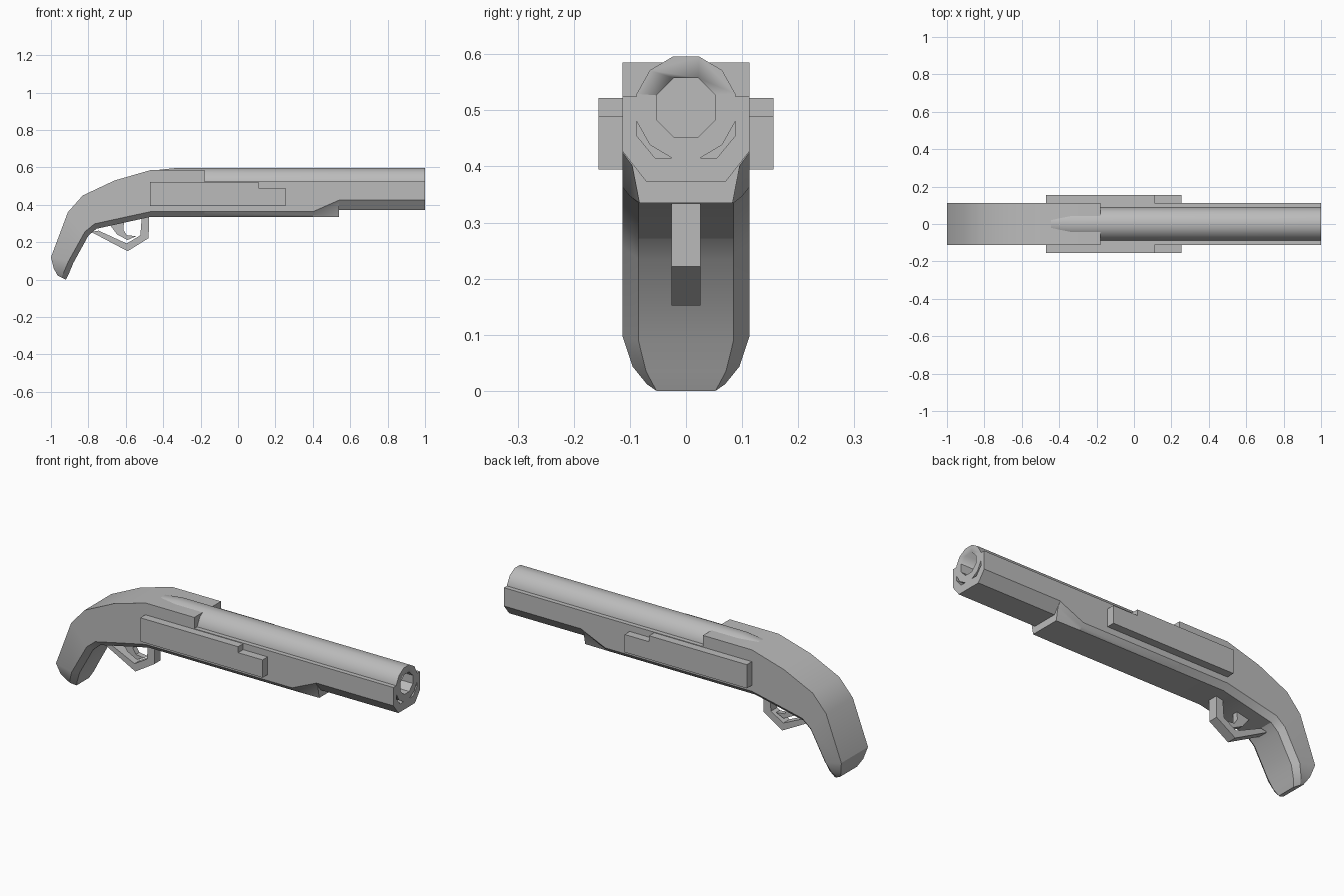
import bpy, bmesh
from math import sin, cos, pi, radians
from mathutils import Vector

cube = bpy.data.objects.get("Cube")
if cube:
    bpy.data.objects.remove(cube, do_unlink=True)

grey = bpy.data.materials.new("plain grey")
grey.use_nodes = True
colour = (0.5, 0.5, 0.5, 1)
grey.diffuse_color = colour
grey.node_tree.nodes["Principled BSDF"].inputs["Base Color"].default_value = colour

W = 0.113  # half width of the stock


def loft(name, rings, smooth=25):
    """Skin a list of equal-length point rings and cap both ends."""
    bm = bmesh.new()
    loops = [[bm.verts.new(p) for p in ring] for ring in rings]
    n = len(loops[0])
    for a, b in zip(loops, loops[1:]):
        for i in range(n):
            j = (i + 1) % n
            bm.faces.new((a[i], a[j], b[j], b[i]))
    bm.faces.new(loops[0])
    bm.faces.new(loops[-1])
    bmesh.ops.recalc_face_normals(bm, faces=bm.faces)
    mesh = bpy.data.meshes.new(name)
    bm.to_mesh(mesh)
    bm.free()
    mesh.materials.append(grey)
    obj = bpy.data.objects.new(name, mesh)
    bpy.context.collection.objects.link(obj)
    bpy.ops.object.select_all(action='DESELECT')
    obj.select_set(True)
    bpy.context.view_layer.objects.active = obj
    bpy.ops.object.shade_smooth_by_angle(angle=radians(smooth))
    return obj


def plate(name, outline, y0, y1):
    """Extrude an (x, z) outline sideways."""
    return loft(name, [[(x, y, z) for x, z in outline] for y in (y0, y1)], 5)


def mirrored(x, half):
    """Close a half cross-section of (y, z) points across the middle."""
    return [(x, y, z) for y, z in half] + [(x, -y, z) for y, z in reversed(half)]


def circle(x, radius, sides, squash=1):
    return [(x, squash * radius * sin((i + 0.5) * 2 * pi / sides),
             0.505 + radius * cos((i + 0.5) * 2 * pi / sides)) for i in range(sides)]


# Pistol grip and receiver: back point, inner point, half width of each section
sections = [
    ((-0.965, 0.022), (-0.92, 0), 0.07),
    ((-0.985, 0.06), (-0.903, 0.035), 0.095),
    ((-1, 0.12), (-0.88, 0.09), W),
    ((-0.91, 0.36), (-0.80, 0.235), W),
    ((-0.83, 0.45), (-0.757, 0.272), W),
    ((-0.66, 0.53), (-0.62, 0.302), W),
    ((-0.47, 0.585), (-0.47, 0.335), W),
    ((-0.18, 0.585), (-0.18, 0.335), W),
]
rings = []
for back, inner, w in sections:
    b, i = Vector((back[0], 0, back[1])), Vector((inner[0], 0, inner[1]))
    edge = i + (b - i).normalized() * 0.028
    rings.append([p + Vector((0, y, 0)) for p, y in
                  ((b, -w), (b, w), (edge, w), (i, w * 0.75), (i, -w * 0.75), (edge, -w))])
loft("grip_and_receiver", rings)

# Forestock: channelled section whose lower corners are cut away at the front
channel = [(W, 0.525), (0.088, 0.525), (0.088, 0.455), (0.055, 0.415)]
plain = [(0.085, 0.335), (0.1, 0.347), (W, 0.363)] + channel
cut = [(0.083, 0.335), (0.096, 0.402), (W, 0.425)] + channel
loft("forestock", [mirrored(x, s) for x, s in ((-0.18, plain), (0.4, plain), (0.54, cut))])

# Slimmer rail under the barrel
rail = [(0.07, 0.372), (W, 0.427)] + channel
loft("front_rail", [mirrored(x, rail) for x in (0.54, 1)])

# Barrel fading into the receiver, with an octagonal bore
barrel = loft("barrel", [circle(x, r, 12, 0.97) for x, r in
                         ((-0.47, 0.08), (-0.34, 0.094), (1, 0.094))], 35)
bore = loft("bore_cutter", [circle(x, 0.057, 8) for x in (0.2, 1.1)])
bore.hide_render = True
mod = barrel.modifiers.new("bore", 'BOOLEAN')
mod.object = bore
mod.operation = 'DIFFERENCE'
mod.solver = 'EXACT'
bpy.context.view_layer.objects.active = barrel
bpy.ops.object.modifier_apply(modifier=mod.name)
bpy.data.objects.remove(bore, do_unlink=True)

# Stepped side plates
outline = [(-0.47, 0.395), (0.255, 0.395), (0.255, 0.49), (0.11, 0.49), (0.11, 0.522), (-0.47, 0.522)]
for side, s in (("left", 1), ("right", -1)):
    plate(side + "_side_plate", outline, s * 0.1, s * 0.156)

# Trigger guard and trigger
guard = [(-0.785, 0.255), (-0.59, 0.152), (-0.478, 0.222), (-0.475, 0.345),
         (-0.515, 0.33), (-0.522, 0.237), (-0.595, 0.193), (-0.745, 0.262)]
plate("trigger_guard", guard, -0.026, 0.026)
trigger = [(-0.69, 0.3), (-0.645, 0.24), (-0.59, 0.212), (-0.545, 0.232),
           (-0.595, 0.238), (-0.612, 0.265), (-0.61, 0.31)]
plate("trigger", trigger, -0.015, 0.015)
